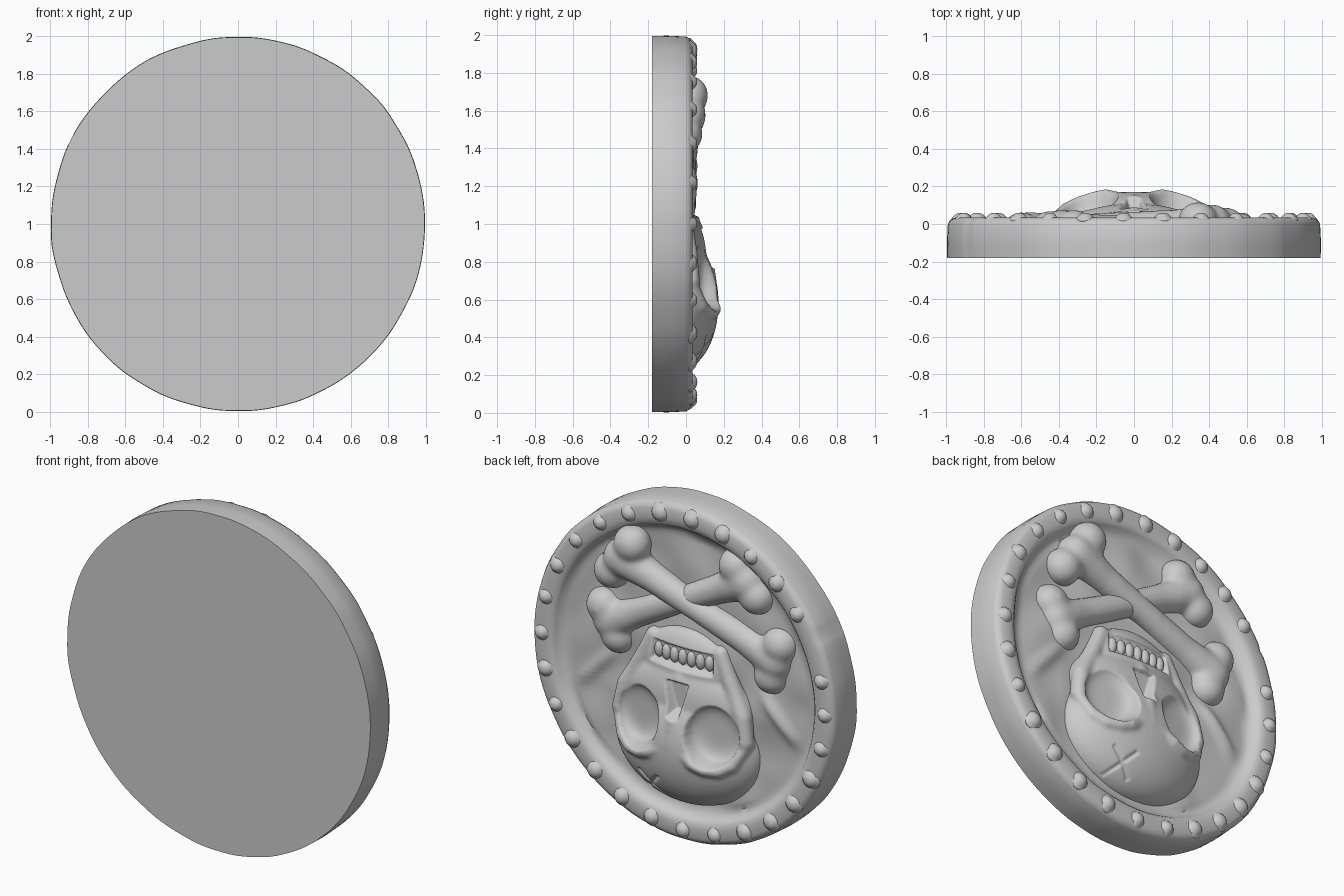
import bpy, bmesh, math, random
from mathutils import Vector, Matrix, noise

random.seed(4)
if "Cube" in bpy.data.objects:
    bpy.data.objects.remove(bpy.data.objects["Cube"])

stone = bpy.data.materials.new("grey_stone")
stone.use_nodes = True
GREY = (0.6, 0.6, 0.6, 1)
stone.diffuse_color = GREY
stone.node_tree.nodes["Principled BSDF"].inputs["Base Color"].default_value = GREY


def ball(bm, loc, size, seg=24):
    m = Matrix.Translation(loc) @ Matrix.Diagonal((*size, 1))
    bmesh.ops.create_uvsphere(bm, u_segments=seg, v_segments=seg // 2, radius=1, matrix=m)


def chain(bm, pts, radii):
    """Tapered rope of overlapping balls along a polyline."""
    for i in range(len(pts) - 1):
        a, b = Vector(pts[i]), Vector(pts[i + 1])
        n = max(2, int((b - a).length / 0.015))
        for k in range(n + 1):
            r = radii[i] + (radii[i + 1] - radii[i]) * k / n
            ball(bm, a.lerp(b, k / n), (r, r, r), 14)


def make(name, bm):
    me = bpy.data.meshes.new(name)
    bmesh.ops.recalc_face_normals(bm, faces=bm.faces)
    bm.to_mesh(me)
    bm.free()
    ob = bpy.data.objects.new(name, me)
    bpy.context.collection.objects.link(ob)
    me.materials.append(stone)
    return ob


def soften(ob, count):
    ob.modifiers.new("soften", 'SMOOTH').iterations = count
    bpy.context.view_layer.objects.active = ob
    for m in list(ob.modifiers):
        bpy.ops.object.modifier_apply(modifier=m.name)


def fuse(ob, voxel, smooth):
    """Melt overlapping balls into one sculpted skin, kept inside the disc."""
    for v in ob.data.vertices:
        v.co.y = max(v.co.y, -0.1)
    m = ob.modifiers.new("melt", 'REMESH')
    m.mode, m.voxel_size = 'VOXEL', voxel
    soften(ob, smooth)


def shade(ob, angle):
    bpy.ops.object.select_all(action='DESELECT')
    ob.select_set(True)
    bpy.context.view_layer.objects.active = ob
    bpy.ops.object.shade_smooth_by_angle(angle=math.radians(angle))


# Medallion disc: spun profile with a raised rim and a sunken, uneven field
profile = [(0, -0.18), (0.995, -0.18), (0.997, -0.1), (0.992, 0), (0.98, 0.022),
           (0.955, 0.034), (0.9, 0.032), (0.868, 0.028), (0.852, 0.012), (0.838, -0.01), (0.81, -0.022)]
profile += [(0.81 - 0.0225 * i, -0.025) for i in range(1, 36)] + [(0, -0.025)]
NICK = math.radians(153)
bm = bmesh.new()
vs = [bm.verts.new((r, y, 1)) for r, y in profile]
es = [bm.edges.new(p) for p in zip(vs, vs[1:])]
bmesh.ops.spin(bm, geom=vs + es, cent=(0, 0, 1), axis=(0, 1, 0), angle=math.tau, steps=160, use_merge=False)
bmesh.ops.remove_doubles(bm, verts=bm.verts, dist=0.0005)
for v in bm.verts:
    x, z = v.co.x, v.co.z - 1
    r = math.hypot(x, z)
    if r > 0.8:
        k = 1 + 0.005 * noise.noise(Vector((x * 5, 0, z * 5)))
        # Nick across the edge of the rim
        if r > 0.94 and v.co.y > -0.15 and abs(math.atan2(z, x) - NICK) < 0.02:
            k -= 0.01
        v.co.x, v.co.z = x * k, 1 + z * k
    elif v.co.y > -0.1:
        v.co.y += 0.02 * noise.noise(Vector((x * 4, 1, z * 4)))
        # Soft fold running down the field on each side
        across = (abs(x) - 0.6) * 0.73 + (z + 0.13) * 0.68
        along = (abs(x) - 0.6) * 0.68 - (z + 0.13) * 0.73
        v.co.y += 0.025 * math.exp(-(across / 0.035) ** 2 - (along / 0.16) ** 4)
disc = make("medallion_disc", bm)
shade(disc, 45)

# Rim studs
bm = bmesh.new()
for i in range(28):
    a = math.tau * i / 28
    a += 0.06 * max(0, math.sin(a))
    if abs(a - NICK) > 0.1:
        r = 0.046 + random.uniform(-0.005, 0.005)
        p = (0.928 * math.cos(a), 0.02, 1 + 0.928 * math.sin(a))
        ball(bm, p, (r, 0.042, r), 16)
        ball(bm, p, (r * 1.25, 0.021, r * 1.25), 16)
studs = make("rim_studs", bm)
fuse(studs, 0.008, 6)
shade(studs, 60)


# Crossed bones: waisted shaft plus two knuckles at each end
def bone(name, ends, r):
    bm = bmesh.new()
    for pair in ends:
        for p in pair:
            ball(bm, p, (r * 1.17, r * 1.14, r * 1.17))
    a, b = [(Vector(p) + Vector(q)) / 2 for p, q in ends]
    middle = a.lerp(b, 0.5) + Vector((0, 0.012, 0))
    chain(bm, [a, a.lerp(b, 0.2), middle, a.lerp(b, 0.8), b],
          [r * 1.2, r * 0.95, r * 0.82, r * 0.95, r * 1.2])
    ob = make(name, bm)
    fuse(ob, 0.012, 28)
    shade(ob, 60)


bone("upper_bone", [[(0.34, 0.015, 1.68), (0.49, -0.015, 1.475)],
                    [(-0.6, -0.04, 1.31), (-0.54, -0.045, 1.11)]], 0.092)
bone("lower_bone", [[(-0.32, -0.025, 1.71), (-0.45, -0.03, 1.56)],
                    [(0.56, -0.04, 1.24), (0.47, -0.05, 1.08)]], 0.09)

# Inverted skull: cranium, face, jaw, brows and cheekbones melted together
bm = bmesh.new()
ball(bm, (0, -0.05, 0.577), (0.47, 0.222, 0.36), 48)
ball(bm, (0, -0.04, 0.83), (0.43, 0.148, 0.265), 40)
ball(bm, (0, -0.03, 1.02), (0.31, 0.1, 0.235), 40)
chain(bm, [(0, 0.04, 0.98), (0, 0.1, 0.8), (0, 0.135, 0.62)], [0.05, 0.05, 0.04])
for s in (-1, 1):
    chain(bm, [(s * 0.08, 0.138, 0.585), (s * 0.15, 0.148, 0.55), (s * 0.21, 0.138, 0.53),
               (s * 0.29, 0.112, 0.53), (s * 0.36, 0.08, 0.57), (s * 0.41, 0.035, 0.67)],
          [0.034, 0.04, 0.038, 0.038, 0.036, 0.036])
    chain(bm, [(s * 0.41, 0.025, 0.7), (s * 0.38, 0.01, 0.84), (s * 0.33, -0.005, 0.93),
               (s * 0.27, -0.01, 1.05), (s * 0.22, -0.02, 1.16)], [0.05, 0.055, 0.055, 0.05, 0.05])
skull = make("skull", bm)
fuse(skull, 0.008, 24)

# Eye sockets, nose hole, mouth slot and the cross-shaped scar are pressed in
for v in skull.data.vertices:
    x, y, z = abs(v.co.x), v.co.y, v.co.z
    eye = math.hypot((x - 0.247) / 0.155, (z - 0.73) / 0.17)
    bowl = 0.105 - 0.06 * math.sqrt(max(0, 1 - eye ** 4)) - 0.12 * (x - 0.247)
    nose = 0.06 + 2 * max(0, x - 0.01 - 0.32 * (z - 0.8), 0.81 - z, z - 0.96)
    mouth = 0.03 - 0.5 * x * x + 2 * max(0, abs(z - 1.105) - 0.05, x - 0.19)
    y = min(y, bowl + 0.5 * max(0, eye - 1), nose, mouth)
    u, w = v.co.x - 0.16, z - 0.34
    if y > 0 and math.hypot(u, w) < 0.1:
        y -= 0.014 * max(0, 1 - min(abs(u + w), abs(u - w)) / 0.022)
    v.co.y = y
soften(skull, 2)
shade(skull, 70)

# Teeth
bm = bmesh.new()
for i in range(7):
    x = (i - 3) * 0.055
    ball(bm, (x, 0.025 - 0.5 * x * x, 1.1), (0.029, 0.026, 0.048), 16)
shade(make("teeth", bm), 60)
